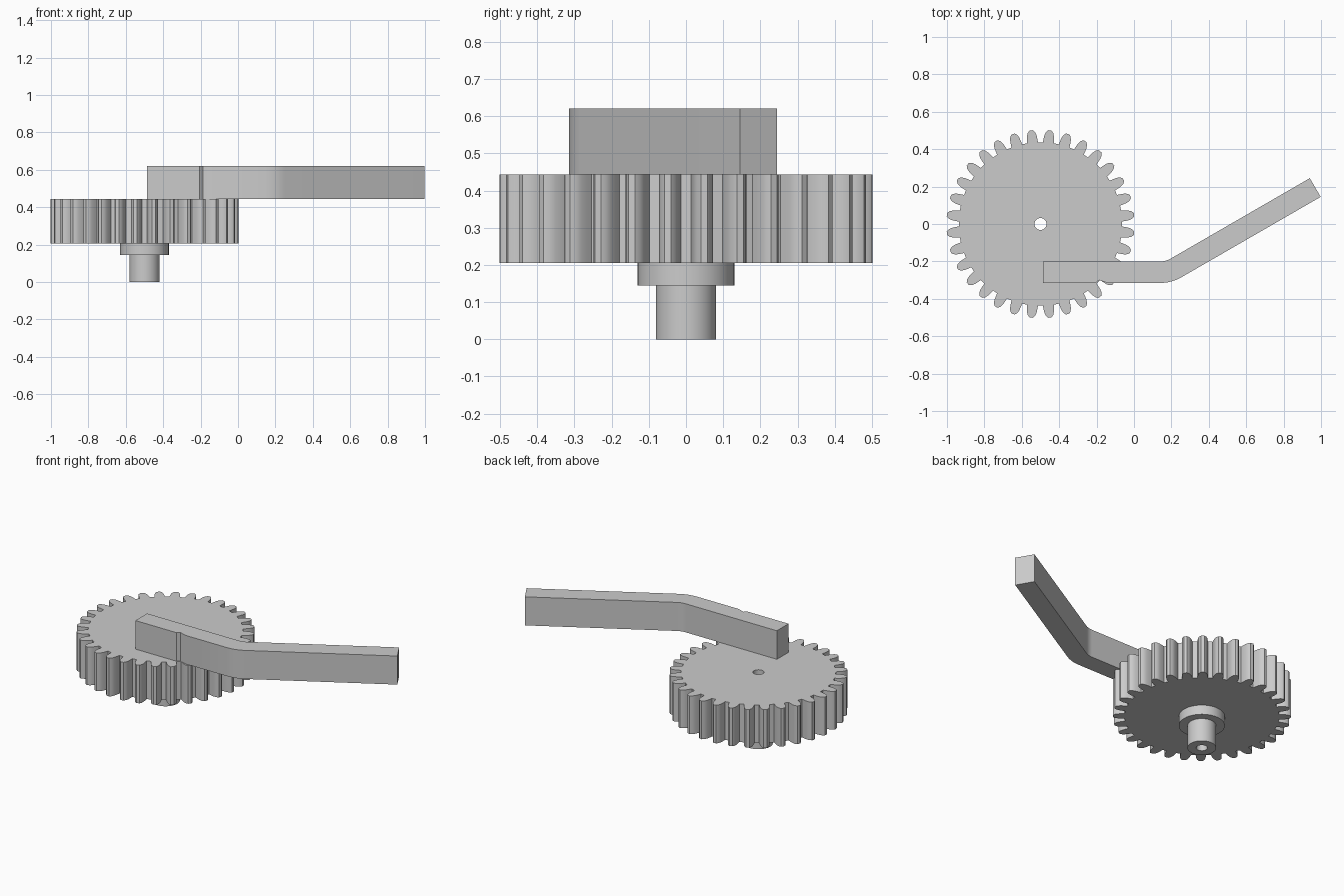
import bpy, bmesh
from math import cos, sin, pi, radians

if "Cube" in bpy.data.objects:
    bpy.data.objects.remove(bpy.data.objects["Cube"])

grey = bpy.data.materials.new("plain grey")
grey.use_nodes = True
grey.diffuse_color = (0.6, 0.6, 0.6, 1)
grey.node_tree.nodes["Principled BSDF"].inputs["Base Color"].default_value = (0.6, 0.6, 0.6, 1)

CX = -0.5                 # gear axis
TEETH, BORE = 32, 0.032


def circle(r, n):
    return [(CX + r * cos(2 * pi * i / n), r * sin(2 * pi * i / n)) for i in range(n)]


def extrude(name, outline, z0, z1, hole=None):
    """Prism from an outline, with an optional bore through it."""
    bm = bmesh.new()
    edges = []
    for loop in [outline] + ([hole] if hole else []):
        vs = [bm.verts.new((x, y, z0)) for x, y in loop]
        edges += [bm.edges.new((a, b)) for a, b in zip(vs, vs[1:] + vs[:1])]
    bmesh.ops.triangle_fill(bm, edges=edges, use_beauty=True)
    up = bmesh.ops.extrude_face_region(bm, geom=bm.faces[:])["geom"]
    bmesh.ops.translate(bm, vec=(0, 0, z1 - z0),
                        verts=[g for g in up if isinstance(g, bmesh.types.BMVert)])
    bmesh.ops.recalc_face_normals(bm, faces=bm.faces[:])
    bmesh.ops.dissolve_limit(bm, angle_limit=0.001, verts=bm.verts[:], edges=bm.edges[:])
    mesh = bpy.data.meshes.new(name)
    bm.to_mesh(mesh)
    bm.free()
    mesh.materials.append(grey)
    ob = bpy.data.objects.new(name, mesh)
    bpy.context.collection.objects.link(ob)
    bpy.ops.object.select_all(action="DESELECT")
    ob.select_set(True)
    bpy.context.view_layer.objects.active = ob
    bpy.ops.object.shade_smooth_by_angle(angle=radians(25))
    return ob


# Gear wheel: one tooth profile (radius, half angle) repeated around the axis
flank = [(0.437, 0.068), (0.455, 0.062), (0.475, 0.054), (0.492, 0.04), (0.503, 0.018)]
tooth = [(r, -a) for r, a in flank] + [(r, a) for r, a in reversed(flank)]
gear = []
for k in range(TEETH):
    mid = 2 * pi * (k + 0.5) / TEETH
    gear += [(CX + r * cos(mid + a), r * sin(mid + a)) for r, a in tooth]
bore = circle(BORE, 24)
extrude("gear_wheel", gear, 0.205, 0.443, bore)

# Collar and shaft below the wheel
extrude("collar", circle(0.13, 48), 0.145, 0.205, bore)
extrude("shaft", circle(0.081, 48), 0, 0.145, bore)

# Bent lever arm: concentric inner and outer bend, small notch in the front edge
bx, by = 0.142, -0.095


def bend(r, steps=8):
    return [(bx + r * sin(radians(30 * i / steps)), by - r * cos(radians(30 * i / steps)))
            for i in range(steps + 1)]


arm = [(-0.487, -0.315), (-0.205, -0.315), (-0.187, -0.3), (-0.14, -0.315)]
arm += bend(0.22) + [(0.998, 0.145), (0.94, 0.245)]
arm += bend(0.105)[::-1] + [(-0.487, -0.2)]
extrude("lever_arm", arm, 0.443, 0.621)
